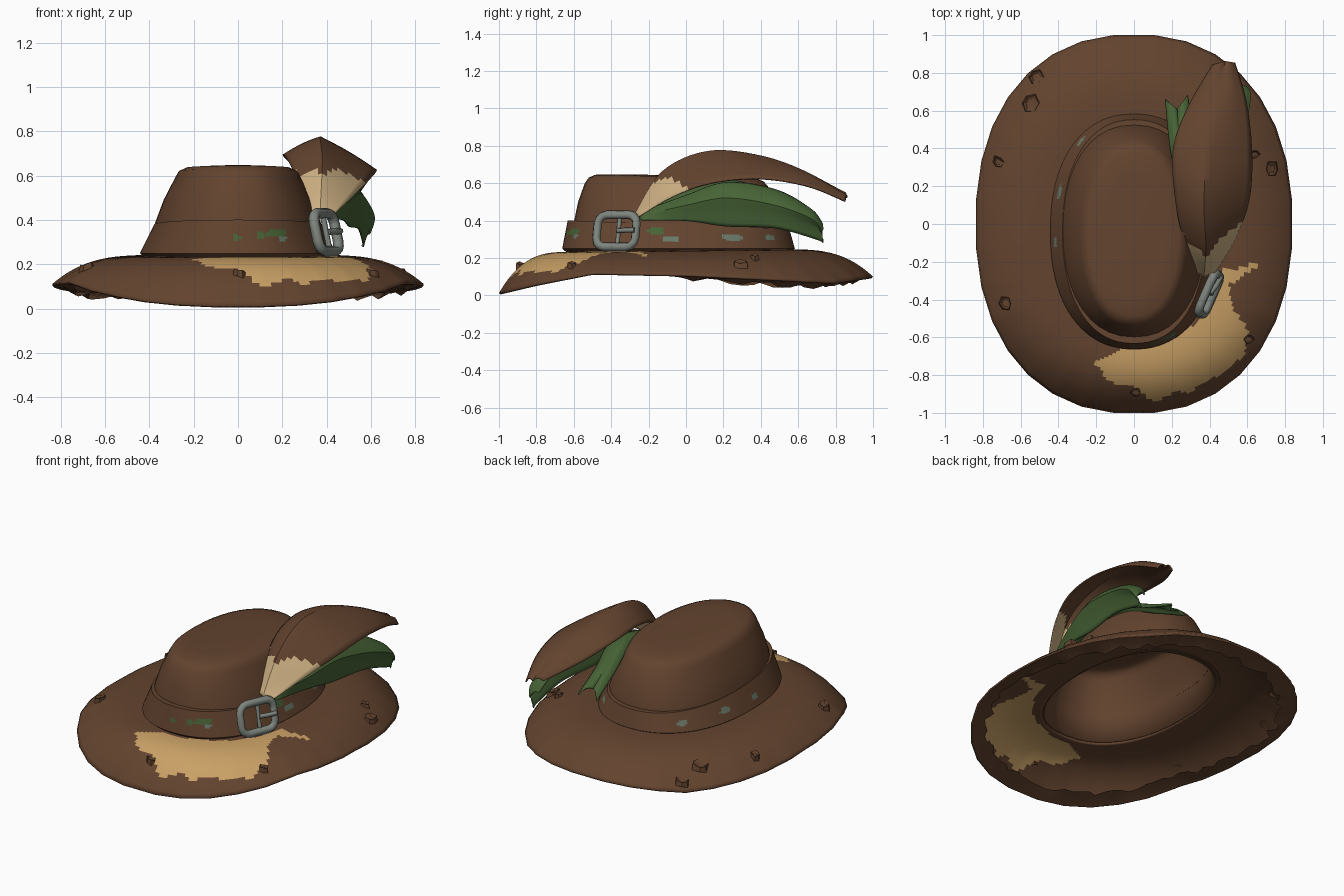
import bpy, bmesh, math, random
from mathutils import Vector

if "Cube" in bpy.data.objects:
    bpy.data.objects.remove(bpy.data.objects["Cube"])

random.seed(4)


def material(name, rgb):
    m = bpy.data.materials.new(name)
    m.diffuse_color = (*rgb, 1)
    m.use_nodes = True
    m.node_tree.nodes["Principled BSDF"].inputs["Base Color"].default_value = m.diffuse_color
    return m


BROWN = material("brown leather", (0.125, 0.057, 0.028))
TAN = material("worn tan", (0.58, 0.35, 0.13))
CREAM = material("pale feather base", (0.62, 0.44, 0.23))
GREEN = material("feather green", (0.062, 0.125, 0.036))
METAL = material("dull metal", (0.21, 0.235, 0.21))
MOSS = material("grey green stain", (0.14, 0.19, 0.14))


def make(name, verts, faces, mats, rule=None, thick=0, angle=40):
    """Mesh object; rule(face centre) picks the material slot."""
    me = bpy.data.meshes.new(name)
    me.from_pydata([tuple(v) for v in verts], [], faces)
    for m in mats:
        me.materials.append(m)
    if rule:
        for p in me.polygons:
            p.material_index = rule(p.center)
    ob = bpy.data.objects.new(name, me)
    bpy.context.collection.objects.link(ob)
    bpy.ops.object.select_all(action='DESELECT')
    ob.select_set(True)
    bpy.context.view_layer.objects.active = ob
    bpy.ops.object.shade_smooth_by_angle(angle=math.radians(angle))
    if thick:
        s = ob.modifiers.new("thickness", 'SOLIDIFY')
        s.thickness = thick
        s.offset = -1
    return ob


def loft(rings, closed=True, cap=False):
    n = len(rings[0])
    verts = [v for r in rings for v in r]
    faces = [(i * n + j, i * n + (j + 1) % n, (i + 1) * n + (j + 1) % n, (i + 1) * n + j)
             for i in range(len(rings) - 1) for j in range(n if closed else n - 1)]
    if cap:
        faces.append(tuple(range(len(verts) - n, len(verts))))
    return verts, faces


def oval(rx, ry, cy, a):
    """Slightly squared ellipse."""
    c, s, e = math.cos(a), math.sin(a), 2 / 2.25
    return Vector((rx * math.copysign(abs(c) ** e, c), cy + ry * math.copysign(abs(s) ** e, s), 0))


def lerp_table(x, xs, zs):
    for k in range(len(xs) - 1):
        if x <= xs[k + 1]:
            return zs[k] + (zs[k + 1] - zs[k]) * (x - xs[k]) / (xs[k + 1] - xs[k])
    return zs[-1]


def inside(x, y, poly):
    hit = False
    for (x1, y1), (x2, y2) in zip(poly, poly[1:] + poly[:1]):
        if (y1 > y) != (y2 > y) and x < x1 + (x2 - x1) * (y - y1) / (y2 - y1):
            hit = not hit
    return hit


# Brim: faceted outline, drooping convexly towards the edge
SEG, SIDES = 192, 32


def edge(j):
    per = SEG // SIDES
    k, f = divmod(j % SEG, per)
    a, b = (oval(0.84, 1.0, 0, 2 * math.pi * (k + d + 0.5) / SIDES) for d in (0, 1))
    p = a.lerp(b, f / per)
    p.y = max(-1, min(1, p.y * 1.005))
    p.z = lerp_table(p.y, [-1, -.8, -.5, 0, .5, .8, 1], [.012, .06, .12, .11, .085, .07, .10])
    return p


def brim_point(j, t):
    o = edge(j)
    i = oval(0.40, 0.58, -0.04, 2 * math.pi * (j / SEG + 0.5 / SIDES))
    p = o.lerp(i, t)
    p.z = o.z + (0.24 + 0.012 * i.y - o.z) * (1 - (1 - t) ** 3)
    return p


worn = [(-.22, -.74), (-.1, -.68), (.1, -.65), (.3, -.55), (.42, -.4), (.47, -.22), (.65, -.23),
        (.5, -.32), (.52, -.45), (.62, -.55), (.58, -.7), (.45, -.8), (.3, -.88), (.1, -.93),
        (-.02, -.87), (-.12, -.82)]


def brim_rule(c):
    w = 0.012 * math.sin(31 * c.x + 9 * c.y)
    return 1 if inside(c.x + w, c.y + w, worn) else 0


v, f = loft([[brim_point(j, i / 26) for j in range(SEG)] for i in range(27)])
make("brim", v, f, [BROWN, TAN], brim_rule, 0.012)

# Torn fringe folded under the brim edge
top_row, mid_row, low_row = [], [], []
for j in range(0, SEG, 2):
    o = edge(j)
    drop = 0.035 * max(0, min(1, (o.y + 0.6) / 0.8))
    for row, s, d in ((top_row, .99, .004), (mid_row, .95, .3 * drop), (low_row, .89, drop)):
        k = random.uniform(-.025, .025) if row is low_row else 0
        z = o.z - d * (random.uniform(.3, 1.2) if row is low_row else 1)
        z += 0.06 * (1 - s) * 5 * max(0, -o.y)
        row.append(Vector((o.x * (s + k), o.y * (s + k), max(0.003, z))))
v, f = loft([low_row, mid_row, top_row])
make("torn_fringe", v, f, [BROWN], angle=25)

# Crown
def rings(table, n, tilt=0):
    out = []
    for rx, ry, cy, z in table:
        r = [oval(rx, ry, cy, 2 * math.pi * j / n) for j in range(n)]
        for p in r:
            p.z = z - tilt * max(0, z - .25) * (p.y + .6)
        out.append(r)
    return out


v, f = loft(rings([(.405, .585, -.04, .235), (.375, .56, -.04, .39), (.335, .532, -.045, .50),
                   (.285, .492, -.05, .60), (.268, .468, -.052, .632), (.235, .43, -.055, .648),
                   (.15, .32, -.055, .653), (.05, .15, -.05, .655)], 40, 0.06), cap=True)
make("crown", v, f, [BROWN], None, 0.015)

# Hat band with stains: angle, height, half angle, half height, slot
stains = [(-91, .32, 3, .016, 1), (-66, .34, 7, .017, 1), (-62, .317, 3, .011, 2), (-76, .33, 3, .02, 1),
          (-4, .30, 5, .017, 2), (-12, .345, 5, .02, 1), (28, .31, 6, .018, 2), (52, .31, 4, .016, 2),
          (130, .30, 4, .015, 2), (160, .31, 4, .016, 2), (185, .30, 3, .014, 2)]


def band_rule(c):
    a = math.degrees(math.atan2((c.y + .04) / .6, c.x / .42))
    for sa, sz, da, dz, slot in stains:
        d = (a - sa + 180) % 360 - 180
        if (d / da) ** 2 + ((c.z - sz) / dz) ** 2 < 1:
            return slot
    return 0


profile = [(.42, .60, -.04, .232), (.443, .622, -.04, .25)]
profile += [(.443 - .065 * k / 14, .622 - .03 * k / 14, -.04, .25 + .15 * k / 14) for k in range(1, 15)]
profile += [(.36, .55, -.04, .40)]
v, f = loft(rings(profile, 180, 0.25))
make("hat_band", v, f, [BROWN, GREEN, MOSS], band_rule)


# Feathers: stations of (left, ridge, right) points, smoothed lengthwise
def spline(p, t):
    i = min(int(t), len(p) - 2)
    u = t - i
    a, b, c, d = (Vector(p[max(0, min(len(p) - 1, i + k))]) for k in (-1, 0, 1, 2))
    return 0.5 * (2 * b + (c - a) * u + (2 * a - 5 * b + 4 * c - d) * u * u + (3 * b - a - 3 * c + d) * u ** 3)


def feather(name, stations, mats, rule=None, long=40, wide=16):
    cols = list(zip(*stations))
    rows = []
    for i in range(long + 1):
        l, m, r = (spline(c, i / long * (len(stations) - 1)) for c in cols)
        row = []
        for k in range(wide + 1):
            s = 2 * k / wide - 1
            side = r if s > 0 else l
            p = m.lerp(side, abs(s))
            p.z += 0.02 * math.sin(math.pi * abs(s)) * (i / long)
            row.append(p)
        rows.append(row)
    v, f = loft(rows, closed=False)
    return make(name, v, [q[::-1] for q in f], mats, rule, 0.008)


feather("brown_feather", [
    ((.32, -.25, .43), (.37, -.27, .43), (.43, -.25, .42)),
    ((.26, -.06, .60), (.38, -.12, .66), (.54, -.06, .53)),
    ((.22, .15, .68), (.37, .12, .765), (.61, .15, .60)),
    ((.21, .40, .68), (.39, .40, .74), (.62, .40, .62)),
    ((.29, .62, .61), (.45, .65, .65), (.59, .65, .58)),
    ((.42, .84, .53), (.48, .86, .52), (.53, .85, .50))], [BROWN, CREAM],
    lambda c: 1 if c.z < .615 + .012 * math.sin(60 * c.x) and c.y < .01 + .02 * math.sin(45 * c.x) else 0)

feather("green_feather_outer", [
    ((.38, -.24, .44), (.40, -.25, .42), (.42, -.24, .40)),
    ((.44, 0, .53), (.49, 0, .48), (.47, 0, .40)),
    ((.47, .22, .60), (.54, .22, .52), (.50, .22, .37)),
    ((.48, .48, .56), (.58, .48, .48), (.54, .48, .36)),
    ((.50, .66, .46), (.61, .67, .41), (.56, .70, .30)),
    ((.53, .72, .38), (.59, .73, .34), (.56, .73, .28))], [GREEN])

feather("green_feather_inner", [
    ((.30, -.20, .43), (.33, -.20, .44), (.36, -.20, .43)),
    ((.24, 0, .55), (.29, 0, .57), (.36, 0, .53)),
    ((.22, .25, .58), (.27, .25, .61), (.36, .25, .56)),
    ((.19, .45, .50), (.24, .45, .53), (.32, .45, .49)),
    ((.17, .66, .40), (.23, .60, .44), (.28, .68, .42))], [GREEN])

# Buckle: rounded square frame, centre bar and prong, leaning on the band
centre = Vector((.398, -.372, .345))
across = Vector((.40, .915, 0)).normalized()
up = Vector((-.20, .09, .97)).normalized()
out = across.cross(up).normalized()


def rod(name, pts, radius):
    """Six-sided bar through points given as (across, up, out)."""
    pts = [centre + across * a + up * b + out * c for a, b, c in pts]
    closed = len(pts) > 4
    loops = []
    for i, p in enumerate(pts):
        q = pts[(i + 1) % len(pts)] if closed or i < len(pts) - 1 else p
        o = pts[i - 1] if closed or i else p
        t = (q - o).normalized()
        n = t.cross(out).normalized()
        b = n.cross(t)
        loops.append([p + (n * math.cos(a) + b * math.sin(a)) * radius
                      for a in (math.pi / 3 * k for k in range(6))])
    if closed:
        loops.append(loops[0])
    v, f = loft(loops)
    if not closed:
        f += [tuple(range(5, -1, -1)), tuple(range(len(v) - 6, len(v)))]
    make(name, v, f, [METAL], angle=65)


frame = []
for k, (sx, sy) in enumerate([(1, 1), (-1, 1), (-1, -1), (1, -1)]):
    for a in (0, 30, 60, 90):
        g = math.radians(90 * k + a)
        frame.append((sx * .065 + .048 * math.cos(g), sy * .04 + .048 * math.sin(g), 0))
rod("buckle_frame", frame, 0.024)
rod("buckle_bar", [(.01, .085, -.005), (.01, -.085, -.005)], 0.013)
rod("buckle_prong", [(.01, .0, .005), (.06, .0, .018), (.115, .0, .022)], 0.014)

# Small torn flaps on the brim
for k, (x, y, r) in enumerate([(-.55, .64, .06), (-.52, .78, .045), (.73, .29, .045), (.64, .37, .028),
                               (-.68, -.42, .04), (-.72, .33, .035), (.01, -.89, .03), (.61, -.61, .03)]):
    # nearest brim surface height
    z = min((((p.x - x) ** 2 + (p.y - y) ** 2, p.z) for j in range(0, SEG, 2)
             for p in (brim_point(j, i / 20) for i in range(21))))[1]
    jag = [random.uniform(.7, 1.15) for _ in range(6)]
    loops = [[Vector((x + r * s * g * math.cos(math.pi / 3 * i), y + r * s * g * math.sin(math.pi / 3 * i),
                      z + h * (1 + .4 * (i % 2)) - .2 * r * math.cos(math.pi / 3 * i) * (1 if x > 0 else -1)))
              for i, g in enumerate(jag)] for s, h in ((1, -.012), (.85, .014), (.5, .006))]
    v, f = loft(loops, cap=True)
    make("torn_flap_%d" % (k + 1), v, f, [BROWN], angle=20)
